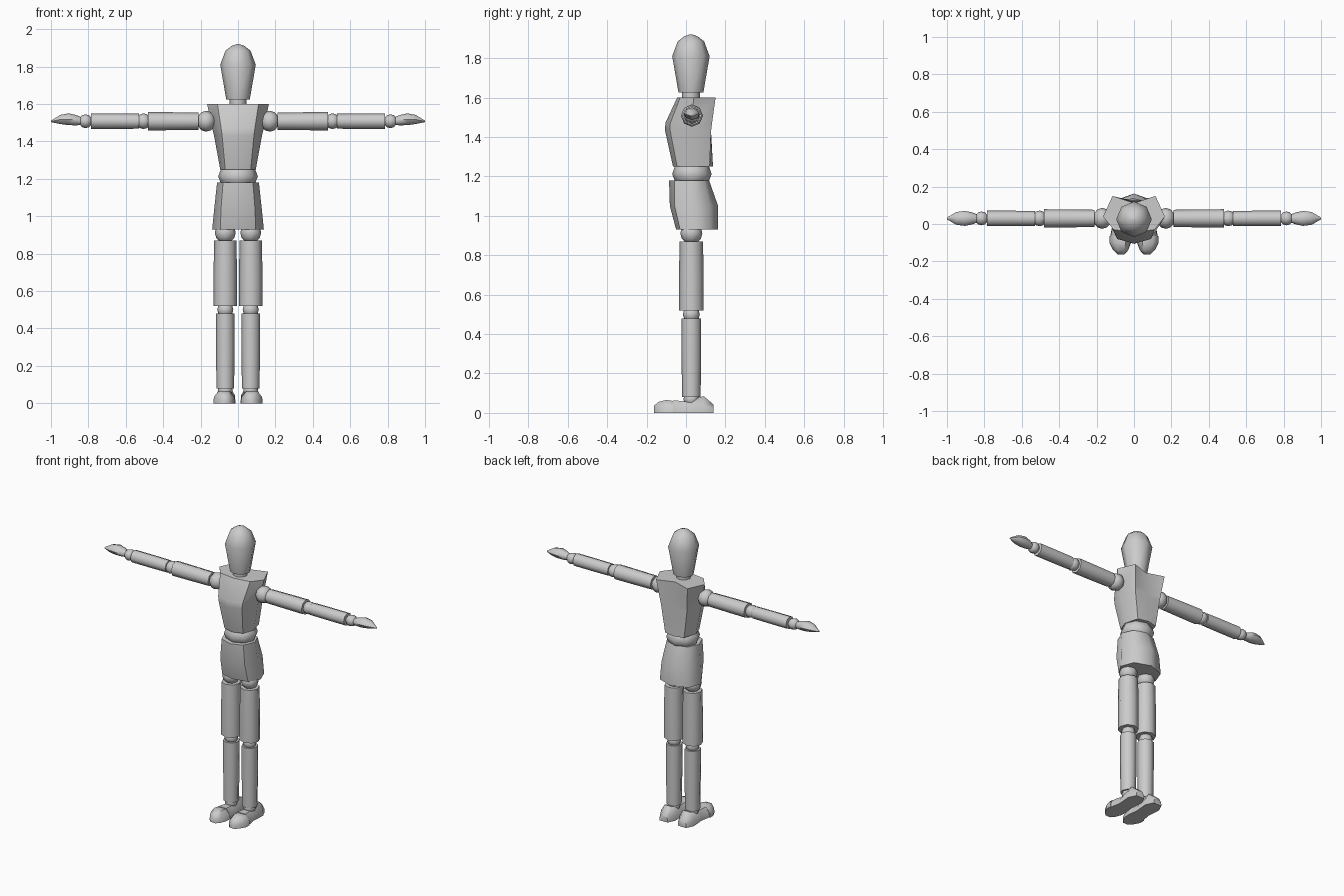
import bpy, bmesh, math
from mathutils import Vector

if "Cube" in bpy.data.objects:
    bpy.data.objects.remove(bpy.data.objects["Cube"])

CY = 0.03      # depth of the limb centre line
LEG_X = 0.068
ARM_Z = 1.508


def finish(name, bm, mirror):
    bmesh.ops.recalc_face_normals(bm, faces=bm.faces)
    me = bpy.data.meshes.new(name)
    bm.to_mesh(me)
    bm.free()
    ob = bpy.data.objects.new(name, me)
    bpy.context.collection.objects.link(ob)
    if mirror:
        ob.modifiers.new("Mirror", 'MIRROR').use_mirror_merge = False
    bpy.ops.object.select_all(action='DESELECT')
    ob.select_set(True)
    bpy.context.view_layer.objects.active = ob
    bpy.ops.object.shade_smooth_by_angle(angle=math.radians(50))
    return ob


def loft(name, rings, mirror=False):
    """Skin a list of equal-length point rings and cap both ends."""
    bm = bmesh.new()
    loops = [[bm.verts.new(p) for p in r] for r in rings]
    n = len(loops[0])
    for a, b in zip(loops, loops[1:]):
        for i in range(n):
            j = (i + 1) % n
            bm.faces.new((a[i], a[j], b[j], b[i]))
    bm.faces.new(loops[0])
    bm.faces.new(loops[-1])
    return finish(name, bm, mirror)


def ring(centre, axis, r1, r2):
    """Eight-sided ring across the x or z axis."""
    c, pts = Vector(centre), []
    for i in range(8):
        a = i * math.pi / 4
        u, v = r1 * math.cos(a), r2 * math.sin(a)
        pts.append(c + (Vector((u, v, 0)) if axis == 'z' else Vector((0, u, v))))
    return pts


def body_ring(z, half):
    """Half outline from front centre to back centre, mirrored in x."""
    return [(x, y, z) for x, y in half] + [(-x, y, z) for x, y in half[-2:0:-1]]


def ball(name, centre, radii, axis='z', mirror=False):
    bm = bmesh.new()
    bmesh.ops.create_uvsphere(bm, u_segments=8, v_segments=6, radius=1)
    for v in bm.verts:
        p = v.co.copy()
        if axis == 'x':
            p = Vector((p.z, p.x, p.y))
        v.co = Vector(centre) + Vector([a * b for a, b in zip(p, radii)])
    return finish(name, bm, mirror)


# Head and neck
loft("head", [ring((0, 0.025, z), 'z', r, r) for z, r in
              [(1.625, .063), (1.81, .095), (1.885, .067), (1.91, .035), (1.92, .008)]])
loft("neck", [ring((0, 0.025, z), 'z', .045, .045) for z in (1.58, 1.645)])

# Trunk
loft("chest", [
    body_ring(1.25, [(0, -.066), (.068, -.045), (.095, .03), (.07, .12), (0, .137)]),
    body_ring(1.43, [(0, -.106), (.085, -.08), (.128, .025), (.095, .127), (0, .125)]),
    body_ring(1.47, [(0, -.105), (.09, -.08), (.138, .025), (.10, .132), (0, .121)]),
    body_ring(1.60, [(0, -.045), (.11, -.03), (.165, .04), (.115, .15), (0, .112)])])
ball("waist", (0, CY, 1.213), (.106, .1, .075))
loft("pelvis", [
    body_ring(0.93, [(0, -.05), (.095, -.03), (.138, .04), (.105, .125), (0, .163)]),
    body_ring(1.05, [(0, -.082), (.09, -.058), (.126, .03), (.095, .122), (0, .163)]),
    body_ring(1.18, [(0, -.086), (.08, -.058), (.112, .02), (.08, .09), (0, .117)])])

# Legs
for name, z, r in [("hips", .912, .056), ("knees", .50, .043), ("ankles", .07, .04)]:
    ball(name, (LEG_X, CY - .003, z), (r, r, r), mirror=True)
for name, prof in [("thighs", [(.52, .063), (.70, .063), (.87, .059)]),
                   ("shins", [(.08, .047), (.30, .05), (.48, .05)])]:
    loft(name, [ring((LEG_X, CY - .003, z), 'z', r, r) for z, r in prof], True)

# Arms
for name, x, rx, r in [("shoulders", .17, .05, .056), ("elbows", .505, .04, .042),
                       ("wrists", .815, .036, .037)]:
    ball(name, (x, CY, ARM_Z), (rx, r, r), 'x', True)
for name, prof in [("upper_arms", [(.21, .046), (.35, .048), (.48, .049)]),
                   ("forearms", [(.53, .04), (.65, .041), (.785, .041)])]:
    loft(name, [ring((x, CY, ARM_Z), 'x', r, r) for x, r in prof], True)
loft("hands", [ring((x, CY, (lo + hi) / 2), 'x', w, (hi - lo) / 2) for x, w, lo, hi in
               [(.835, .02, 1.488, 1.528), (.865, .032, 1.486, 1.541), (.905, .04, 1.487, 1.55),
                (.95, .034, 1.493, 1.542), (1.0, .005, 1.503, 1.511)]], True)


# Feet
def foot(name, sections):
    outline = [(-1, 0), (1, 0), (.95, .5), (.5, 1), (-.5, 1), (-.95, .5)]
    loft(name, [[(cx + u * w, y, v * h) for u, v in outline]
                for y, cx, w, h in sections], True)


foot("heels", [(-.065, .07, .057, .064), (.0, .068, .046, .058),
               (.09, .068, .054, .085), (.14, .068, .03, .042)])
foot("toes", [(-.065, .073, .059, .06), (-.10, .074, .058, .066),
              (-.14, .071, .04, .056), (-.163, .069, .018, .035)])
